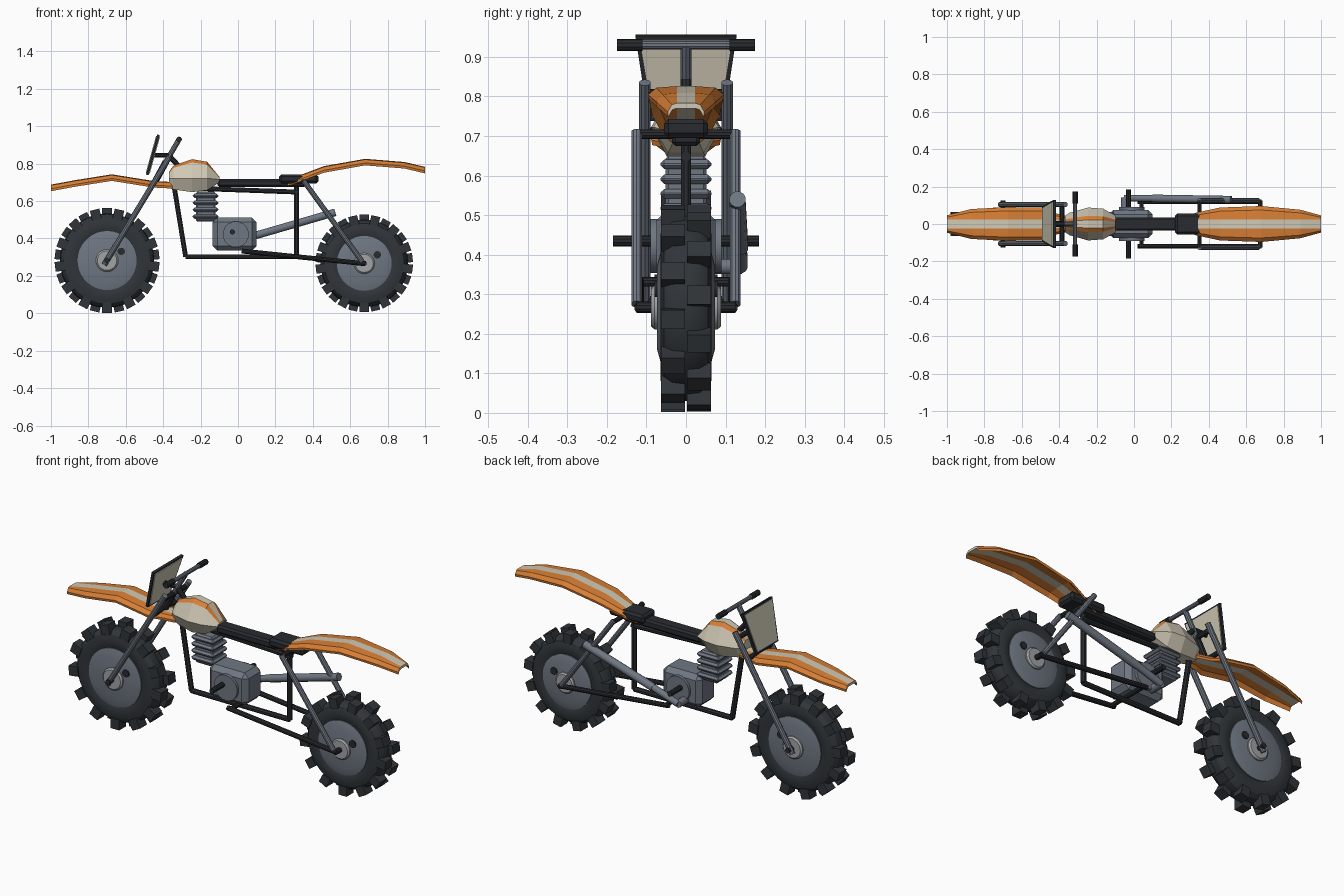
import bpy, bmesh, math
from mathutils import Vector, Matrix

if "Cube" in bpy.data.objects:
    bpy.data.objects.remove(bpy.data.objects["Cube"])


def material(name, r, g, b):
    m = bpy.data.materials.new(name)
    m.diffuse_color = (r, g, b, 1)
    m.use_nodes = True
    m.node_tree.nodes["Principled BSDF"].inputs["Base Color"].default_value = m.diffuse_color
    return m


ORANGE = material("orange paint", 0.68, 0.21, 0.035)
CREAM = material("cream paint", 0.63, 0.58, 0.46)
BLACK = material("frame black", 0.022, 0.024, 0.028)
RUBBER = material("tyre rubber", 0.03, 0.036, 0.042)
STEEL = material("grey steel", 0.16, 0.185, 0.225)
LIGHT = material("light metal", 0.36, 0.37, 0.38)


def finish(name, bm, mats, smooth=False):
    bmesh.ops.recalc_face_normals(bm, faces=bm.faces)
    me = bpy.data.meshes.new(name)
    bm.to_mesh(me)
    bm.free()
    ob = bpy.data.objects.new(name, me)
    bpy.context.collection.objects.link(ob)
    for m in mats:
        me.materials.append(m)
    if smooth:
        bpy.ops.object.select_all(action='DESELECT')
        ob.select_set(True)
        bpy.context.view_layer.objects.active = ob
        bpy.ops.object.shade_smooth_by_angle(angle=math.radians(32))
    return ob


def loft(name, rings, mats, rule=lambda j: 0, cap=(0, 0), smooth=False):
    bm = bmesh.new()
    vs = [[bm.verts.new(p) for p in ring] for ring in rings]
    n = len(rings[0])
    for a, b in zip(vs, vs[1:]):
        for j in range(n):
            k = (j + 1) % n
            bm.faces.new((a[j], a[k], b[k], b[j])).material_index = rule(j)
    bm.faces.new(vs[0]).material_index = cap[0]
    bm.faces.new(vs[-1]).material_index = cap[1]
    return finish(name, bm, mats, smooth)


def tube(name, a, b, r, mat, n=10):
    a, b = Vector(a), Vector(b)
    q = (b - a).to_track_quat('Z', 'Y')
    circ = [q @ Vector((r * math.cos(t), r * math.sin(t), 0))
            for t in (math.tau * (i + .5) / n for i in range(n))]
    return loft(name, [[a + c for c in circ], [b + c for c in circ]], [mat], smooth=n > 6)


def box(name, lo, hi, mat, bevel=0.0):
    lo, hi = Vector(lo), Vector(hi)
    bm = bmesh.new()
    bmesh.ops.create_cube(bm, size=1, matrix=Matrix.Translation((lo + hi) / 2)
                          @ Matrix.Diagonal((*(hi - lo), 1)))
    if bevel:
        bmesh.ops.bevel(bm, geom=bm.edges[:], offset=bevel, segments=1, affect='EDGES')
    return finish(name, bm, [mat])


def lathe(name, half, cx, cz, mat, n=36):
    # half: (radius, y) from the outer side to the middle, mirrored in y
    prof = half + [(r, -y) for r, y in reversed(half) if y > 0]
    rings = [[(cx + r * math.cos(math.tau * i / n), y, cz + r * math.sin(math.tau * i / n))
              for i in range(n)] for r, y in prof]
    return loft(name, rings, [mat], smooth=True)


def wheel(name, cx, cz, R):
    s = R / 0.28
    lathe(name + "_tyre", [(.14 * s, .05), (.165 * s, .06), (.2 * s, .064), (.23 * s, .055),
                           (.247 * s, .035), (.252 * s, 0)], cx, cz, RUBBER)
    lathe(name + "_disc", [(.115 * s, .073), (.158 * s, .062)], cx, cz, STEEL)
    lathe(name + "_hub", [(.052 * s, .088), (.06 * s, .08)], cx, cz, LIGHT, 20)
    tube(name + "_axle", (cx, -.125, cz), (cx, .125, cz), .014, BLACK)
    a = math.radians(33)
    px, pz = cx + .09 * s * math.cos(a), cz + .09 * s * math.sin(a)
    tube(name + "_valve", (px, -.079, pz), (px, .079, pz), .02, BLACK, 12)
    # two staggered rows of tread blocks
    bm = bmesh.new()
    count = 26
    for i in range(count):
        side = 1 if i % 2 else -1
        t = math.tau * (i + .5) / count
        m = (Matrix.Translation((cx, 0, cz)) @ Matrix.Rotation(t, 4, 'Y')
             @ Matrix.Translation(((R + .225 * s) / 2, side * .033, 0))
             @ Matrix.Diagonal((R - .225 * s, .06, .052 * s, 1)))
        bmesh.ops.create_cube(bm, size=1, matrix=m)
    finish(name + "_tread_blocks", bm, [RUBBER])


wheel("front_wheel", -.70, .282, .28)
wheel("rear_wheel", .675, .267, .26)


# Mudguards: arched strips with a centre stripe
def fender(name, path, cap):
    rings = []
    for x, z, w in path:
        s = min(.023, w * .5)
        top = [(-w, -.022), (-.78 * w, -.004), (-s, 0), (s, 0), (.78 * w, -.004), (w, -.022)]
        low = [(y * .97, dz - .013) for y, dz in reversed(top)]
        rings.append([(x, y, z + dz) for y, dz in top + low])
    loft(name, rings, [ORANGE, CREAM], lambda j: 1 if j in (2, 8) else 0, cap)


fender("front_fender", [(-1, .688, .047), (-.87, .712, .08), (-.675, .743, .09), (-.48, .712, .088),
                        (-.43, .706, .06), (-.35, .702, .04)], (1, 0))
fender("rear_fender", [(.25, .712, .03), (.33, .738, .06), (.46, .787, .088), (.68, .826, .096),
                       (.89, .809, .076), (1, .783, .046)], (0, 1))

# Fuel tank: faceted body, orange bands beside a cream top stripe
rings = []
for x, lo, mid, hi, w in [(-.37, .672, .72, .755, .042), (-.345, .662, .72, .79, .06),
                          (-.245, .648, .722, .824, .088), (-.165, .658, .722, .81, .082),
                          (-.098, .70, .715, .728, .045)]:
    half = [(.25 * w, hi), (.5 * w, hi - .1 * (hi - lo)), (w, mid), (.55 * w, lo)]
    rings.append([(x, y, z) for y, z in half] + [(x, -y, z) for y, z in reversed(half)])
loft("fuel_tank", rings, [CREAM, ORANGE], lambda j: 1 if j in (0, 6) else 0)

# Seat
box("seat_front", (-.11, -.036, .675), (.36, .036, .718), BLACK, .01)
box("seat_pad", (.22, -.056, .695), (.43, .056, .743), BLACK, .012)

# Frame: single centre loop of tubing
loop = [(-.345, 0, .70), (-.28, 0, .302), (.312, 0, .302), (.312, 0, .69)]
for i, (a, b) in enumerate(zip(loop, loop[1:])):
    tube(f"frame_tube_{i + 1}", a, b, .014, BLACK, 8)
tube("frame_top_tube", (-.34, 0, .672), (.325, 0, .648), .014, BLACK, 8)

# Engine
box("crankcase", (-.135, -.075, .335), (.10, .075, .512), STEEL, .025)
tube("engine_cover", (-.012, -.09, .422), (-.012, .09, .422), .07, STEEL, 16)
box("cylinder_block", (-.225, -.052, .49), (-.12, .052, .65), STEEL, .008)
for i in range(4):
    z = .505 + i * .037
    box(f"cylinder_fin_{i + 1}", (-.242, -.065, z), (-.105, .065, z + .024), STEEL, .01)
tube("foot_pegs", (-.03, -.185, .435), (-.03, .185, .435), .014, BLACK)

# Exhaust
tube("exhaust_bend", (-.05, .06, .37), (-.05, .142, .37), .02, STEEL, 12)
tube("exhaust_pipe", (-.05, .138, .37), (.12, .137, .425), .018, STEEL, 12)
tube("exhaust_silencer", (.10, .137, .418), (.52, .13, .54), .021, STEEL, 12)

# Fork legs, swingarms and rear struts on both sides
for side, label in ((-1, "right"), (1, "left")):
    tube(f"fork_leg_{label}", (-.715, side * .104, .26), (-.367, side * .104, .835), .015, STEEL)
    tube(f"swingarm_{label}", (.02, side * .118, .333), (.68, side * .118, .265), .013, BLACK)
    tube(f"rear_strut_{label}", (.35, side * .125, .71), (.665, side * .125, .275), .014, STEEL)
tube("strut_mount", (.35, -.125, .705), (.35, .125, .705), .012, BLACK)
tube("swingarm_pivot", (.04, -.118, .331), (.04, .118, .331), .012, BLACK)

# Steering: clamps, stem, handlebar and grips
for label, x, z in (("lower", -.445, .708), ("upper", -.385, .806)):
    tube(f"{label}_fork_clamp", (x, -.104, z), (x, .104, z), .013, BLACK)
tube("steering_stem", (-.44, 0, .71), (-.385, 0, .81), .018, BLACK)
tube("handlebar_riser", (-.385, 0, .81), (-.315, 0, .93), .014, STEEL)
tube("handlebar", (-.315, -.13, .93), (-.315, .13, .93), .011, STEEL)
for side, label in ((-1, "right"), (1, "left")):
    tube(f"grip_{label}", (-.315, side * .11, .93), (-.315, side * .174, .93), .015, BLACK)
tube("plate_bracket", (-.46, 0, .845), (-.365, 0, .845), .013, BLACK)
tube("stem_brace", (-.37, 0, .845), (-.32, 0, .79), .014, BLACK)


# Front plate: dark slab with a thin cream panel on each side
def plate(name, inset, off, thick, mat):
    up = Vector((.06, 0, .215))
    nrm = Vector((up.z, 0, -up.x)).normalized()
    base = Vector((-.485, 0, .74))
    pts = [base + up * t + Vector((0, y, 0)) for t, y in
           ((inset * 4, -.095 + inset), (inset * 4, .095 - inset),
            (1 - inset * 4, .128 - inset), (1 - inset * 4, -.128 + inset))]
    loft(name, [[p + nrm * (off + d) for p in pts] for d in (-thick / 2, thick / 2)], [mat])


plate("front_plate_frame", 0, 0, .014, BLACK)
plate("front_plate_panel_rear", .01, .008, .006, CREAM)
plate("front_plate_panel_front", .01, -.008, .006, CREAM)
